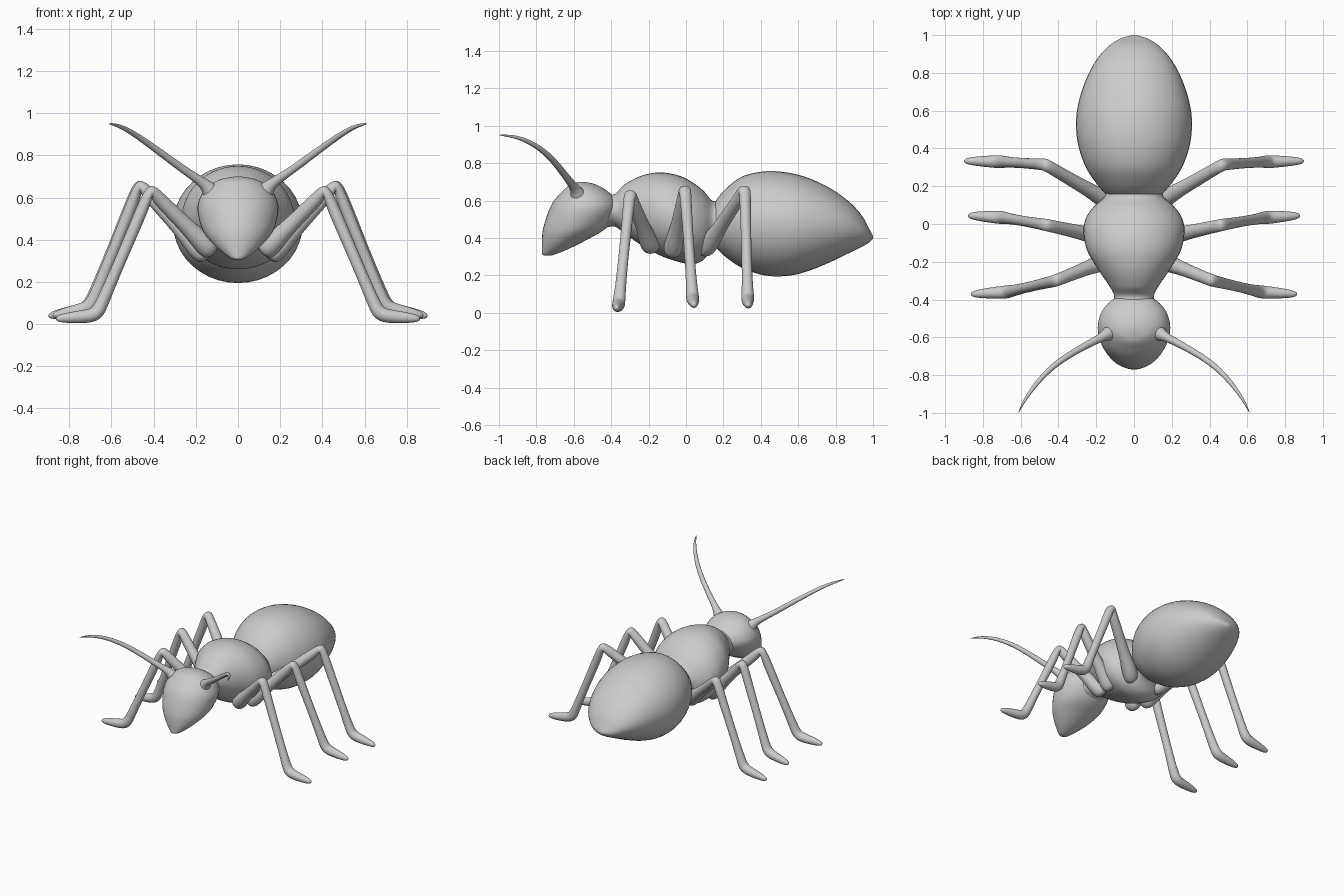
import bpy, bmesh, math
from mathutils import Vector

cube = bpy.data.objects.get("Cube")
if cube:
    bpy.data.objects.remove(cube, do_unlink=True)

grey = bpy.data.materials.new("matte grey")
grey.use_nodes = True
colour = (0.6, 0.6, 0.6, 1)
grey.diffuse_color = colour
grey.node_tree.nodes["Principled BSDF"].inputs["Base Color"].default_value = colour


def skin_rings(name, rings, subdivide=0):
    """Bridge a list of point rings into a closed smooth mesh."""
    bm = bmesh.new()
    loops = [[bm.verts.new(p) for p in ring] for ring in rings]
    for a, b in zip(loops, loops[1:]):
        for i in range(len(a)):
            j = (i + 1) % len(a)
            bm.faces.new((a[i], a[j], b[j], b[i]))
    bm.faces.new(loops[0])
    bm.faces.new(loops[-1])
    bmesh.ops.recalc_face_normals(bm, faces=bm.faces)
    for face in bm.faces:
        face.smooth = True
    mesh = bpy.data.meshes.new(name)
    bm.to_mesh(mesh)
    bm.free()
    mesh.materials.append(grey)
    obj = bpy.data.objects.new(name, mesh)
    bpy.context.collection.objects.link(obj)
    if subdivide:
        mod = obj.modifiers.new("Smooth", 'SUBSURF')
        mod.levels = mod.render_levels = subdivide
    return obj


def smooth_stations(stations, steps=6):
    """Catmull-Rom interpolation through the stations."""
    pts = [Vector(s) for s in stations]
    pts = [pts[0]] + pts + [pts[-1]]
    out = []
    for a, b, c, d in zip(pts, pts[1:], pts[2:], pts[3:]):
        for k in range(steps):
            t = k / steps
            out.append(0.5 * (2 * b + (c - a) * t + (2 * a - 5 * b + 4 * c - d) * t ** 2
                              + (3 * b - a - 3 * c + d) * t ** 3))
    return out + [pts[-1]]


def body_part(name, stations, upright=False, sides=40):
    """Loft ellipses; a station is (position, low, high, half width)."""
    rings = []
    for pos, low, high, half in smooth_stations(stations):
        ring = []
        for i in range(sides):
            a = math.tau * i / sides
            x = max(half, 0.002) * math.cos(a)
            v = (low + high) / 2 + max((high - low) / 2, 0.002) * math.sin(a)
            ring.append((x, v, pos) if upright else (x, pos, v))
        rings.append(ring)
    return skin_rings(name, rings)


def limb(name, path, side, sides=12):
    """Sweep a round section; a path point is (x, y, z, radius)."""
    pts = [Vector((p[0] * side, p[1], p[2])) for p in path]
    run = pts[-1] - pts[0]
    across = Vector((-run.y, run.x, 0)).normalized()
    rings = []
    for i, p in enumerate(pts):
        before = (p - pts[max(i - 1, 0)]).normalized()
        after = (pts[min(i + 1, len(pts) - 1)] - p).normalized()
        normal = across.cross((before + after).normalized()).normalized()
        r = path[i][3]
        rings.append([p + r * (math.cos(a) * across + math.sin(a) * normal)
                      for a in (math.tau * k / sides for k in range(sides))])
    return skin_rings(name, rings, subdivide=2)


# Head: egg tapering down to the mouth, lofted upwards
body_part("head", [
    (0.305, -0.755, -0.725, 0.015), (0.312, -0.768, -0.70, 0.035),
    (0.34, -0.77, -0.63, 0.075), (0.39, -0.77, -0.53, 0.128),
    (0.45, -0.764, -0.43, 0.17), (0.54, -0.736, -0.37, 0.192),
    (0.60, -0.705, -0.375, 0.18), (0.65, -0.66, -0.42, 0.145),
    (0.685, -0.62, -0.48, 0.088), (0.70, -0.57, -0.54, 0.015)], upright=True)

# Thorax with neck and waist
body_part("thorax", [
    (-0.50, 0.44, 0.66, 0.13), (-0.43, 0.455, 0.64, 0.115), (-0.38, 0.46, 0.635, 0.105),
    (-0.33, 0.425, 0.685, 0.13), (-0.24, 0.362, 0.732, 0.19),
    (-0.14, 0.307, 0.75, 0.248), (-0.04, 0.272, 0.734, 0.267),
    (0.03, 0.26, 0.70, 0.255), (0.09, 0.28, 0.655, 0.215),
    (0.14, 0.34, 0.60, 0.16), (0.18, 0.35, 0.60, 0.15), (0.25, 0.36, 0.60, 0.14)])

# Abdomen with its pointed tail
body_part("abdomen", [
    (0.13, 0.39, 0.55, 0.11), (0.16, 0.35, 0.60, 0.15), (0.21, 0.30, 0.66, 0.195),
    (0.30, 0.24, 0.728, 0.255), (0.42, 0.20, 0.756, 0.296),
    (0.54, 0.197, 0.75, 0.307), (0.65, 0.222, 0.722, 0.292),
    (0.77, 0.27, 0.666, 0.252), (0.87, 0.318, 0.595, 0.198),
    (0.94, 0.352, 0.52, 0.136), (0.98, 0.376, 0.448, 0.075), (1.0, 0.395, 0.41, 0.012)])

# Legs: hip, knee, heel and toe positions
legs = {
    "front": ((0.14, -0.19, 0.36), (0.415, -0.30, 0.635), (0.67, -0.36, 0.04), (0.865, -0.373, 0.025)),
    "middle": ((0.17, -0.07, 0.34), (0.465, -0.005, 0.66), (0.70, 0.035, 0.075), (0.88, 0.045, 0.04)),
    "rear": ((0.12, 0.11, 0.35), (0.47, 0.315, 0.66), (0.71, 0.33, 0.07), (0.90, 0.335, 0.038)),
}
antenna = [(0.11, -0.57, 0.60, 0.06), (0.14, -0.585, 0.65, 0.034), (0.18, -0.605, 0.68, 0.022),
           (0.27, -0.65, 0.74, 0.019), (0.43, -0.745, 0.86, 0.016),
           (0.535, -0.865, 0.93, 0.012), (0.59, -0.95, 0.947, 0.007), (0.612, -1.0, 0.95, 0.002)]

for side, label in ((1, "left"), (-1, "right")):
    for place, joints in legs.items():
        hip, knee, heel, toe = (Vector(j) for j in joints)

        def between(a, b, t, radius):
            return (*a.lerp(b, t), radius)

        limb(f"{place}_leg_{label}", [
            between(hip, knee, -0.1, 0.05), between(hip, knee, 0.08, 0.056),
            between(hip, knee, 0.3, 0.04), between(hip, knee, 0.65, 0.036),
            between(hip, knee, 0.9, 0.034), (*(knee + Vector((0, 0, 0.008))), 0.034),
            between(knee, heel, 0.09, 0.032), between(knee, heel, 0.5, 0.027),
            between(knee, heel, 0.86, 0.030), between(knee, heel, 0.97, 0.036),
            between(heel, toe, 0.13, 0.036), between(heel, toe, 0.5, 0.030),
            between(heel, toe, 0.85, 0.022), between(heel, toe, 1, 0.010)], side)
    limb(f"antenna_{label}", antenna, side)
